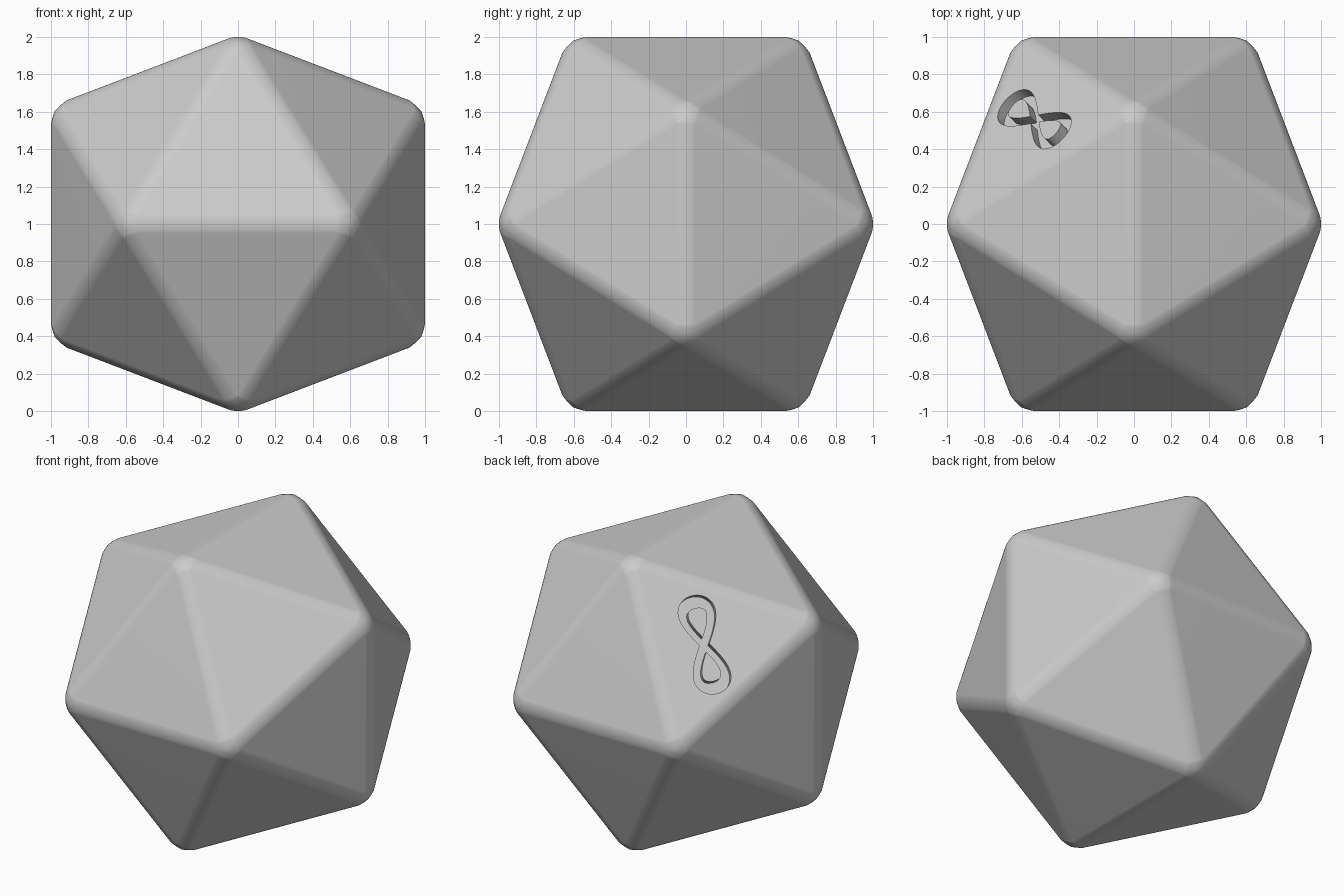
import bpy, bmesh
from math import sin, cos, pi, sqrt
from mathutils import Vector

if "Cube" in bpy.data.objects:
    bpy.data.objects.remove(bpy.data.objects["Cube"])

PHI = (sqrt(5) - 1) / 2
LIFT = Vector((0, 0, 1))


def make_object(name, bm, material):
    bmesh.ops.recalc_face_normals(bm, faces=bm.faces)
    mesh = bpy.data.meshes.new(name)
    bm.to_mesh(mesh)
    bm.free()
    mesh.materials.append(material)
    obj = bpy.data.objects.new(name, mesh)
    bpy.context.collection.objects.link(obj)
    return obj


grey = bpy.data.materials.new("plain_grey")
grey.use_nodes = True
colour = (0.6, 0.6, 0.6, 1)
grey.diffuse_color = colour
grey.node_tree.nodes["Principled BSDF"].inputs["Base Color"].default_value = colour

# Body: twenty-sided solid from three crossed golden rectangles, edges rounded
bm = bmesh.new()
for a in (-PHI, PHI):
    for b in (-1, 1):
        for corner in ((a, b, 0), (0, a, b), (b, 0, a)):
            bm.verts.new(corner)
bmesh.ops.convex_hull(bm, input=bm.verts)
bmesh.ops.bevel(bm, geom=bm.edges[:], offset=0.052, offset_type='OFFSET',
                segments=6, profile=0.5, affect='EDGES')
size = max(v.co.z for v in bm.verts)
for v in bm.verts:
    v.co = v.co / size + LIFT
die = make_object("twenty_sided_die", bm, grey)

# Groove cutter: closed figure-eight ribbon lying along one edge of a top face
corner_a, corner_b, corner_c = (Vector(p) for p in ((-PHI, 1, 0), (0, PHI, 1), (-1, 0, PHI)))
normal = (corner_a + corner_b + corner_c).normalized()
along = (corner_b - corner_a).normalized()
across = normal.cross(along)
surface = max((v.co - LIFT).dot(normal) for v in die.data.vertices)
centre = normal * surface + LIFT + across * (0.02 if across.dot(corner_c) < 0 else -0.02)
STEPS, DEPTH = 72, 0.06

bm = bmesh.new()
rings = []
for i in range(STEPS):
    t = 2 * pi * (i + 0.5) / STEPS
    mid = centre + along * 0.275 * cos(t) + across * 0.088 * sin(2 * t)
    tangent = along * -0.275 * sin(t) + across * 0.176 * cos(2 * t)
    side = normal.cross(tangent).normalized() * (0.025 + 0.015 * cos(t) ** 4)
    rings.append([bm.verts.new(mid + side * s + normal * h)
                  for s, h in ((-1, -DEPTH), (1, -DEPTH), (1, DEPTH), (-1, DEPTH))])
for i, ring in enumerate(rings):
    following = rings[(i + 1) % STEPS]
    for k in range(4):
        n = (k + 1) % 4
        bm.faces.new((ring[k], ring[n], following[n], following[k]))
cutter = make_object("groove_cutter", bm, grey)
cutter.hide_render = True

# Carve the groove and smooth the rounded edges
bpy.context.view_layer.objects.active = die
cut = die.modifiers.new("groove", 'BOOLEAN')
cut.operation, cut.solver, cut.object, cut.use_self = 'DIFFERENCE', 'EXACT', cutter, True
bpy.ops.object.select_all(action='DESELECT')
die.select_set(True)
bpy.ops.object.modifier_apply(modifier=cut.name)
bpy.data.objects.remove(cutter)
bpy.ops.object.shade_smooth_by_angle()
die.modifiers.new("even_shading", 'WEIGHTED_NORMAL').keep_sharp = True
